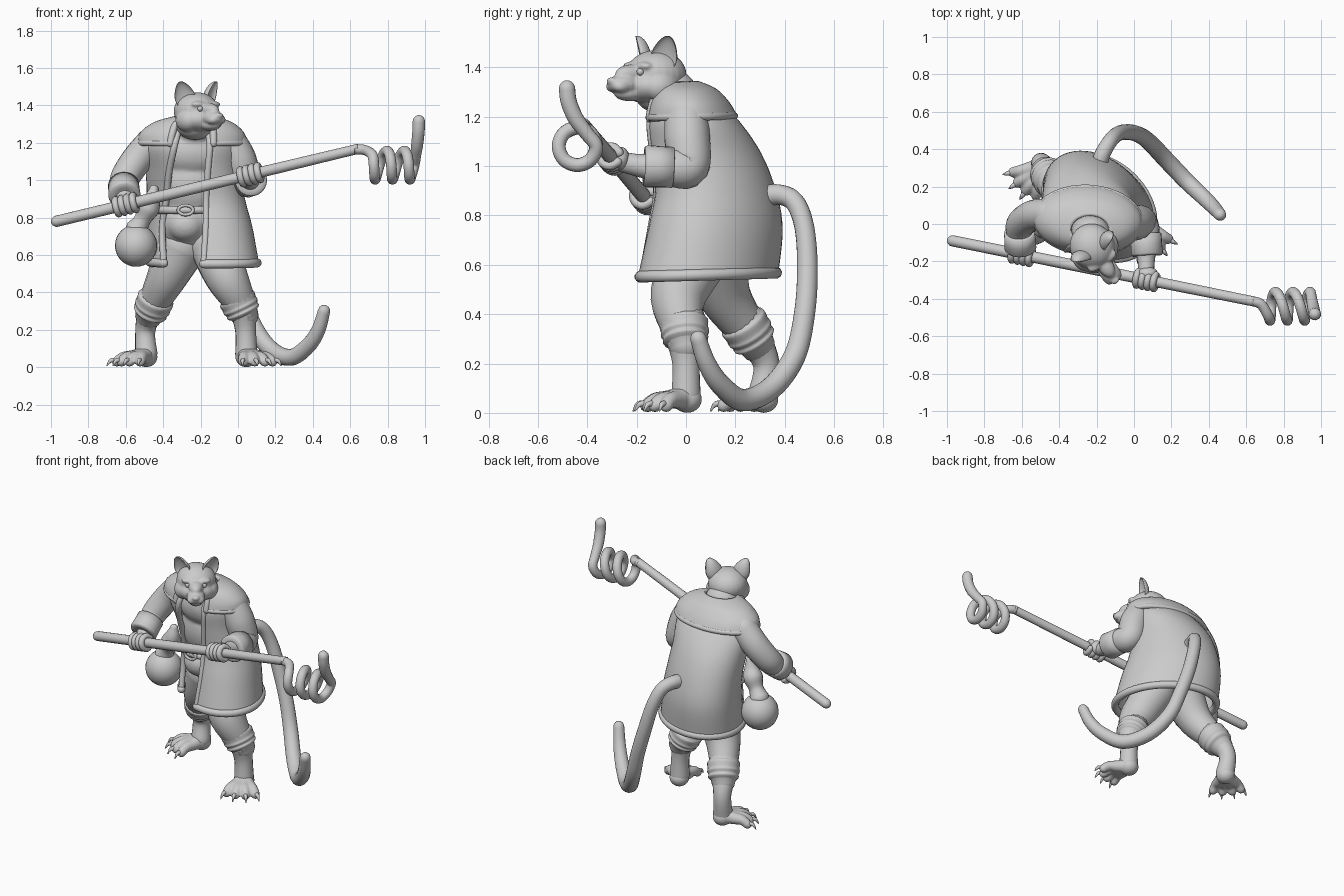
import bpy, bmesh, math
from mathutils import Vector, Matrix

cube = bpy.data.objects.get("Cube")
if cube:
    bpy.data.objects.remove(cube)

clay = bpy.data.materials.new("clay_grey")
clay.use_nodes = True
GREY = (0.6, 0.6, 0.6, 1)
clay.diffuse_color = GREY
clay.node_tree.nodes["Principled BSDF"].inputs["Base Color"].default_value = GREY


def finish(name, bm):
    bmesh.ops.recalc_face_normals(bm, faces=bm.faces)
    for f in bm.faces:
        f.smooth = True
    me = bpy.data.meshes.new(name)
    bm.to_mesh(me)
    bm.free()
    me.materials.append(clay)
    ob = bpy.data.objects.new(name, me)
    bpy.context.collection.objects.link(ob)
    return ob


def spline(rows, n=6):
    """Smooth curve through rows of numbers."""
    out = []
    for i in range(len(rows) - 1):
        a, b, c, d = (rows[max(i - 1, 0)], rows[i], rows[i + 1], rows[min(i + 2, len(rows) - 1)])
        for k in range(n):
            t = k / n
            out.append([0.5 * (2 * q + (r - p) * t + (2 * p - 5 * q + 4 * r - s) * t * t
                               + (3 * q - p - 3 * r + s) * t ** 3) for p, q, r, s in zip(a, b, c, d)])
    return out + [list(rows[-1])]


def skin(bm, rings, closed=True):
    rows = [[bm.verts.new(p) for p in ring] for ring in rings]
    for a, b in zip(rows, rows[1:]):
        for i in range(len(a) if closed else len(a) - 1):
            j = (i + 1) % len(a)
            bm.faces.new((a[i], a[j], b[j], b[i]))
    if closed:
        bm.faces.new(rows[0])
        bm.faces.new(rows[-1])


def tube(name, rows, sides=18, n=6, bm=None):
    """Round-ended tube through (x, y, z, radius) rows."""
    pts = spline(rows, n)
    P = [Vector(p[:3]) for p in pts]
    R = [p[3] for p in pts]
    d0, d1 = (P[1] - P[0]).normalized(), (P[-1] - P[-2]).normalized()
    caps = [math.radians(a) for a in (25, 50, 70, 85)]
    r0, r1 = R[0], R[-1]
    head = [(P[0] - d0 * r0 * math.sin(a), r0 * math.cos(a)) for a in reversed(caps)]
    tail = [(P[-1] + d1 * r1 * math.sin(a), r1 * math.cos(a)) for a in caps]
    line = head + list(zip(P, R)) + tail
    u, rings = d0.orthogonal(), []
    for i, (p, r) in enumerate(line):
        t = (line[min(i + 1, len(line) - 1)][0] - line[max(i - 1, 0)][0]).normalized()
        u = (u - t * u.dot(t)).normalized()
        v = t.cross(u)
        rings.append([p + (u * math.cos(a) + v * math.sin(a)) * r
                      for a in (math.tau * k / sides for k in range(sides))])
    own = bm is None
    bm = bm or bmesh.new()
    skin(bm, rings)
    return finish(name, bm) if own else None


def ball(bm, c, r):
    r = r if isinstance(r, tuple) else (r, r, r)
    bmesh.ops.create_uvsphere(bm, u_segments=24, v_segments=16, radius=1,
                              matrix=Matrix.Translation(c) @ Matrix.Diagonal((*r, 1)))


def fuse(ob, voxel=0.007, smooth=5):
    m = ob.modifiers.new("fuse", 'REMESH')
    m.mode, m.voxel_size, m.use_smooth_shade = 'VOXEL', voxel, True
    s = ob.modifiers.new("soften", 'SMOOTH')
    s.factor, s.iterations = 0.5, smooth


def garment(name, rows, thick, edge, hem):
    """Open-fronted shell; rows are z, cx, cy, rx, ry, gap x from, gap x to, tilt, twist."""
    rings = []
    for z, cx, cy, rx, ry, xa, xb, tilt, twist in spline(rows, 5):
        limit = lambda x: math.asin(max(-1, min(1, (x - twist * ry - cx) / rx)))
        a0, a1 = limit(xb), math.tau + limit(xa)
        ring = []
        for k in range(49):
            a = a0 + (a1 - a0) * k / 48
            y = -ry * math.cos(a)
            ring.append(Vector((cx + rx * math.sin(a) - twist * y, cy + y, z + tilt * y)))
        rings.append(ring)
    bm = bmesh.new()
    skin(bm, rings, closed=False)
    ob = finish(name, bm)
    s = ob.modifiers.new("cloth", 'SOLIDIFY')
    s.thickness, s.offset = thick, 0
    tube(name + "_hem", [(*p, hem) for p in rings[0][::2]], 12, 2)
    for side, k in (("left", 0), ("right", -1)):
        tube(f"{name}_{side}_edge", [(*r[k], edge) for r in rings[::2]], 10, 2)


# Torso under the coat
bm = bmesh.new()
for c, r in (((-.24, .02, 1.15), (.2, .13, .14)), ((-.25, .07, .98), (.19, .15, .2)),
             ((-.26, .1, .78), (.18, .16, .17)), ((-.28, .0, .76), (.1, .09, .09)),
             ((-.23, -.05, 1.29), (.105, .098, .1))):
    ball(bm, c, r)
fuse(finish("torso", bm), .012, 6)

# Belt and buckle
tube("belt", [(-.26 + .18 * math.sin(a), .08 - .16 * math.cos(a), .84, .022)
              for a in (math.tau * k / 24 for k in range(25))], 10, 1)
tube("buckle", [(-.28 + .04 * math.sin(a), -.1, .84 + .025 * math.cos(a), .009)
                for a in (math.tau * k / 12 for k in range(13))], 8, 2)

# Long coat and shoulder cape
garment("coat", [(.56, -.185, .09, .275, .275, -.35, -.18, .03, .3), (.75, -.205, .12, .26, .262, -.36, -.17, 0, .3),
                 (.9, -.225, .12, .245, .235, -.36, -.17, 0, .25), (1.05, -.24, .08, .24, .215, -.36, -.16, 0, .15),
                 (1.18, -.24, .025, .24, .18, -.34, -.15, 0, 0), (1.26, -.24, 0, .18, .12, -.32, -.16, 0, 0)],
        .02, .018, .024)
garment("cape", [(1.2, -.245, .02, .28, .175, -.36, -.13, .02, .1), (1.25, -.245, .01, .265, .155, -.35, -.13, .02, .1),
                 (1.3, -.24, -.005, .2, .12, -.33, -.14, .03, .1), (1.33, -.235, -.03, .1, .075, -.28, -.18, .05, 0)],
        .025, .02, .016)

# Legs, leg wraps and feet
LEGS = {
    "left": ([(-.13, .06, .65, .13), (-.06, -.03, .48, .115), (.02, -.01, .32, .08), (.04, 0, .2, .056),
              (.045, 0, .07, .06)], (-.01, -.01, .375), (.035, 0, .28), 27),
    "right": ([(-.3, .12, .65, .14), (-.38, .155, .48, .108), (-.46, .26, .32, .078), (-.495, .325, .2, .054),
               (-.49, .31, .07, .06)], (-.435, .225, .375), (-.475, .285, .28), -45)}
for side, (path, top, low, turn) in LEGS.items():
    tube(side + "_leg", path)
    top, low = Vector(top), Vector(low)
    tube(side + "_leg_wrap", [(*top.lerp(low, t), r) for t, r in
                              ((0, .09), (.12, .1), (.4, .097), (.55, .099), (.7, .091), (.85, .093), (1, .075))])
    heel = Vector(path[-1][:3])
    bm, claws = bmesh.new(), bmesh.new()
    ball(bm, heel + Vector((0, .005, -.015)), (.06, .06, .055))
    for spread in (-33, -11, 11, 33):
        a = math.radians(turn + spread)
        d = Vector((math.sin(a), -math.cos(a), 0))
        at = lambda s, z, r: (heel.x + d.x * s, heel.y + d.y * s, z, r)
        tube("", [at(0, .065, .05), at(.07, .055, .038), at(.125, .052, .031), at(.16, .03, .028)], 14, 4, bm)
        tube("", [at(.165, .035, .015), at(.195, .035, .011), at(.215, .008, .003)], 8, 4, claws)
    fuse(finish(side + "_foot", bm))
    finish(side + "_claws", claws)

# Staff with coiled head: loops bunch up into near rings
A, B = Vector((-.97, -.09, .78)), Vector((.57, -.4, 1.15))
axis = (B - A).normalized()
coil = []
for k in range(1, 23):
    t = k / 8
    coil.append((.695 + .093 * (t - .8 * math.sin(math.tau * (t - .375)) / math.tau),
                 -.44 - .076 * math.sin(math.tau * t), 1.08 + .076 * math.cos(math.tau * t), .028))
tube("staff", [(*A, .03), (*A.lerp(B, .5), .03), (*B, .027), (.63, -.412, 1.163, .027), (.68, -.43, 1.16, .027)] + coil
     + [(.95, -.4, 1.13, .029), (.958, -.445, 1.19, .032), (.965, -.475, 1.26, .033), (.967, -.482, 1.315, .033)], 16, 5)

# Arms, cuffs and gripping hands
ARMS = {
    "left": ([(-.04, .0, 1.2, .088), (.005, .005, 1.11, .093), (.04, .01, 1.0, .085), (.06, -.06, .995, .078),
              (.065, -.17, 1.0, .05), (.065, -.25, 1.015, .042)], (.063, -.05, .995), (.07, -.17, 1.0), .066),
    "right": ([(-.46, .05, 1.2, .085), (-.54, .045, 1.11, .083), (-.605, .0, 1.01, .078), (-.612, -.06, .955, .067),
               (-.605, -.12, .91, .047), (-.6, -.15, .885, .042)], (-.612, -.045, .975), (-.607, -.135, .915), -.6)}
for side, (path, top, low, x) in ARMS.items():
    tube(side + "_arm", path)
    top, low = Vector(top), Vector(low)
    end = (low - top).normalized()
    bm = bmesh.new()
    rings = []
    u = end.orthogonal().normalized()
    v = end.cross(u)
    for t, r in ((0, .07), (.02, .083), (.5, .084), (.9, .086), (1, .078), (.97, .05)):
        rings.append([top.lerp(low, t) + (u * math.cos(k * math.tau / 24) + v * math.sin(k * math.tau / 24)) * r
                      for k in range(24)])
    skin(bm, rings)
    finish(side + "_cuff", bm)
    grip = A.lerp(B, (x - A.x) / (B.x - A.x))
    back = Vector((0, 1, 0))
    back = (back - axis * back.dot(axis)).normalized()
    up = axis.cross(back)
    bm = bmesh.new()
    ball(bm, grip + back * .035, (.055, .035, .048))
    for off in (-.048, -.016, .016, .048):
        tube("", [(*(grip + axis * off + (back * math.cos(a) + up * math.sin(a)) * .04), .0185)
                  for a in (math.radians(d) for d in range(20, 321, 50))], 10, 3, bm)
    finish(side + "_hand", bm)

# Gourd hanging at the hip
tube("gourd_neck", [(-.54, 0, .74, .06), (-.51, -.01, .79, .045), (-.48, -.02, .85, .06), (-.46, -.03, .9, .045),
                    (-.45, -.03, .95, .025)])
bm = bmesh.new()
ball(bm, (-.545, 0, .65), .113)
finish("gourd", bm)

# Tail
tube("tail", [(-.19, .3, .87, .045), (-.17, .37, .885, .042), (-.13, .44, .855, .04), (-.09, .48, .75, .04),
              (-.04, .492, .58, .042), (.02, .48, .4, .043), (.08, .44, .23, .045), (.17, .345, .1, .046),
              (.28, .23, .052, .045), (.375, .14, .115, .042), (.43, .085, .2, .038), (.46, .05, .3, .033)])

# Head, turned to one side
turned = Matrix.Translation((-.22, -.125, 1.355)) @ Matrix.Rotation(math.radians(34), 4, 'Z')
bm = bmesh.new()
ball(bm, (0, .005, .015), (.12, .125, .1))
ball(bm, (0, -.15, -.024), (.054, .075, .042))
ball(bm, (0, -.125, -.06), (.046, .07, .032))
ball(bm, (0, -.105, .02), (.045, .085, .038))
ball(bm, (0, -.215, -.01), (.024, .016, .016))
ball(bm, (0, .02, -.06), (.1, .1, .08))
ball(bm, (0, -.05, -.03), (.112, .088, .068))
for s in (-1, 1):
    ball(bm, (s * .075, -.02, -.035), (.058, .075, .062))
    ball(bm, (s * .024, -.18, -.032), (.03, .04, .026))
    ball(bm, (s * .045, -.085, .05), (.045, .03, .018))
head = finish("head", bm)
head.matrix_world = turned
fuse(head, .006, 7)

# Eyes and cupped ears
for s, side in ((1, "left"), (-1, "right")):
    bm = bmesh.new()
    ball(bm, (s * .05, -.106, .027), .015)
    finish(side + "_eye", bm).matrix_world = turned
    bm = bmesh.new()
    ball(bm, (0, 0, 0), (.056, .045, .085))
    for v in bm.verts:
        v.co.x *= 1 - 3.2 * max(v.co.z, 0)
        if v.co.y < 0:
            v.co.y *= -.6
    ear = finish(side + "_ear", bm)
    ear.matrix_world = (turned @ Matrix.Translation((s * .088, -.015, .093))
                        @ Matrix.Rotation(s * math.radians(22), 4, 'Y') @ Matrix.Rotation(s * .6, 4, 'Z'))
